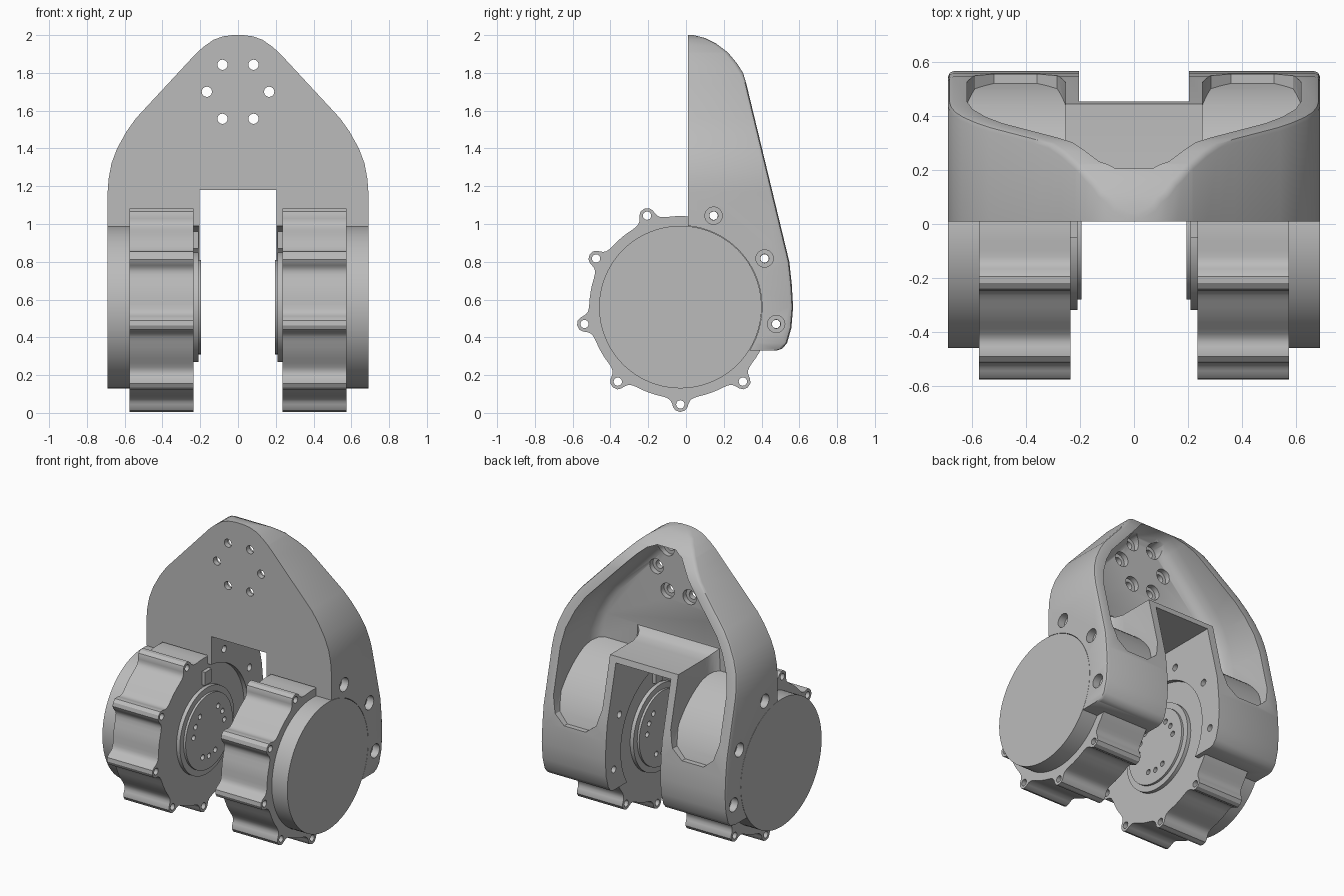
import bpy, bmesh, math
from mathutils import Vector

if "Cube" in bpy.data.objects:
    bpy.data.objects.remove(bpy.data.objects["Cube"], do_unlink=True)

grey = bpy.data.materials.new("machined_grey")
grey.use_nodes = True
colour = (0.5, 0.5, 0.5, 1)
grey.diffuse_color = colour
grey.node_tree.nodes["Principled BSDF"].inputs["Base Color"].default_value = colour

AXIS_Y, AXIS_Z = -0.03, 0.56
LUG_R = 0.515
LUG_ANGLES = [math.radians(-90 + 40 * i) for i in range(9)]


def loft(name, *ring_sets):
    """Solid skinned through matching rings; several solids may share an object."""
    bm = bmesh.new()
    for rings in ring_sets:
        rows = [[bm.verts.new(p) for p in ring] for ring in rings]
        n = len(rows[0])
        for a, b in zip(rows, rows[1:]):
            for i in range(n):
                j = (i + 1) % n
                bm.faces.new((a[i], a[j], b[j], b[i]))
        bm.faces.new(rows[0])
        bm.faces.new(rows[-1])
    bmesh.ops.recalc_face_normals(bm, faces=bm.faces)
    mesh = bpy.data.meshes.new(name)
    bm.to_mesh(mesh)
    bm.free()
    mesh.materials.append(grey)
    obj = bpy.data.objects.new(name, mesh)
    bpy.context.collection.objects.link(obj)
    return obj


def circle_x(x, r, y=AXIS_Y, z=AXIS_Z, n=96):
    return [(x, y + r * math.cos(t), z + r * math.sin(t))
            for t in (math.tau * i / n for i in range(n))]


def rod_x(x0, x1, r, y=AXIS_Y, z=AXIS_Z, n=96):
    return [circle_x(x0, r, y, z, n), circle_x(x1, r, y, z, n)]


def rod_y(y0, y1, r, x, z, n=24):
    return [[(p[1], y, p[2]) for p in circle_x(0, r, x, z, n)] for y in (y0, y1)]


def box(x0, x1, y0, y1, z0, z1):
    return [[(x0, y0, z), (x1, y0, z), (x1, y1, z), (x0, y1, z)] for z in (z0, z1)]


def polar(r, t):
    return AXIS_Y + r * math.cos(t), AXIS_Z + r * math.sin(t)


def cut(obj, *cutters):
    for c in cutters:
        c.hide_render = True
        mod = obj.modifiers.new("cut", 'BOOLEAN')
        mod.operation, mod.solver, mod.object = 'DIFFERENCE', 'EXACT', c
    graph = bpy.context.evaluated_depsgraph_get()
    mesh = bpy.data.meshes.new_from_object(obj.evaluated_get(graph))
    obj.modifiers.clear()
    obj.data = mesh
    for c in cutters:
        bpy.data.objects.remove(c, do_unlink=True)


def smooth(obj, angle=32):
    bpy.ops.object.select_all(action='DESELECT')
    obj.select_set(True)
    bpy.context.view_layer.objects.active = obj
    bpy.ops.object.shade_smooth_by_angle(angle=math.radians(angle))


def lookup(points, z):
    """Value of a (value, z) profile, listed from the top down, at height z."""
    for (a, za), (b, zb) in zip(points, points[1:]):
        if za >= z >= zb:
            return a + (b - a) * (za - z) / (za - zb)
    return points[-1][0]


# Bracket shell: half widths and back depths by height
width = [(.03, 2), (.08, 1.993), (.13, 1.975), (.18, 1.94), (.22, 1.905), (.54, 1.56),
         (.59, 1.49), (.64, 1.4), (.67, 1.32), (.685, 1.24), (.69, 1.17), (.69, .33)]
depth = [(.04, 2), (.1, 1.985), (.16, 1.955), (.22, 1.91), (.27, 1.85), (.302, 1.8),
         (.32, 1.74), (.547, .8), (.56, .68), (.567, .56), (.558, .45), (.535, .37),
         (.51, .34), (.48, .33)]
rows = []
for z in sorted({z for _, z in width + depth}, reverse=True):
    w, b = lookup(width, z), lookup(depth, z)
    half = [(w, .01), (w, b - .02), (w - .006, b - .006), (w - .02, b)]
    rows.append([(x, y, z) for x, y in half] + [(-x, y, z) for x, y in reversed(half)])
bracket = loft("bracket", rows)

# Scooped pocket that wraps over the hood and both motor housings
side = [(.07, 1.92), (.13, 1.895), (.18, 1.85), (.49, 1.515), (.55, 1.42), (.6, 1.3),
        (.62, 1.18), (.62, .88), (.59, .77), (.52, .71), (.36, .71), (.285, .77),
        (.255, .88), (.255, 1.22)]
outline = [Vector(p) for p in side] + [Vector((-x, z)) for x, z in reversed(side)]


def inset(loop, d):
    out = []
    for i, p in enumerate(loop):
        e1 = (p - loop[i - 1]).normalized()
        e2 = (loop[(i + 1) % len(loop)] - p).normalized()
        t = (e1 + e2).normalized()
        out.append(p + Vector((t.y, -t.x)) * d)
    return out


pocket = loft("pocket_cutter", [[(p.x, y, p.y) for p in inset(outline, d)]
                                for y, d in ((.08, .07), (.1, .035), (.14, .012), (.2, 0), (.8, 0))])
cut(pocket, loft("housing_cover", rod_x(-.8, .8, .572)))

# Slot, motor seats and screw holes
slot = loft("slot_cutter", box(-.205, .205, -.2, .8, .1, 1.18))
seats = loft("seat_cutter", rod_x(-.8, .8, .432))
bays = loft("bay_cutter", *[rod_x(s * .235, s * .575, .487) for s in (-1, 1)])
plate_holes = [(.165 * math.cos(t), 1.7 + .165 * math.sin(t))
               for t in (math.radians(60 * i) for i in range(6))]
bores = loft("bore_cutter", *[rod_y(.045, .17, .05, x, z) for x, z in plate_holes])
drills = loft("drill_cutter", *[rod_y(-.1, .3, .027, x, z) for x, z in plate_holes])
lugs = [polar(LUG_R, t) for t in LUG_ANGLES]
held = [(y, z) for y, z in lugs if y > .1 and z > .4]
side_bores = loft("side_bore_cutter", *[rod_x(s * .64, s * .75, .046, y, z, 24)
                                        for s in (-1, 1) for y, z in held])
side_drills = loft("side_drill_cutter", *[rod_x(s * .1, s * .8, .023, y, z, 24)
                                          for s in (-1, 1) for y, z in held])
cut(bracket, pocket, slot, seats, bays, bores, drills, side_bores, side_drills)
smooth(bracket)

# Scalloped motor outline: a bump at each screw lug
bump = [(-12, .482), (-9, .485), (-7, .491), (-5.6, .502), (-4.7, .517), (-4.1, .531),
        (-2.6, .548), (0, .555)]
bump += [(-a, r) for a, r in reversed(bump[:-1])]
scallop = []
for t in LUG_ANGLES:
    scallop += [polar(r, t + math.radians(a)) for a, r in bump]
    scallop += [polar(.482, t + math.radians(a)) for a in (16, 20, 24)]

for s, label in ((1, "left"), (-1, "right")):
    # Housing with lug holes
    housing = loft(label + "_motor_housing", [[(s * x, y, z) for y, z in scallop]
                                              for x in (.235, .575)])
    cut(housing, loft("lug_cutter", *[rod_x(s * .2, s * .6, .022, y, z, 20) for y, z in lugs]))
    smooth(housing)
    # Outer cap
    smooth(loft(label + "_motor_cap", rod_x(s * .57, s * .69, .43)))
    # Stepped output flange with three groups of screw holes
    flange = loft(label + "_output_flange",
                  [circle_x(s * x, r) for x, r in ((.24, .29), (.21, .29), (.21, .25), (.195, .25))])
    spots = [polar(.165, math.radians(g + a)) for g in (30, 150, 270) for a in (-24, 0, 24)]
    cut(flange, loft("flange_cutter", *[rod_x(s * .18, s * .225, .018, y, z, 16)
                                        for y, z in spots]))
    smooth(flange)
    # Small cable block beside the flange
    loft(label + "_cable_block", box(min(s * .21, s * .24), max(s * .21, s * .24),
                                     -.05, .02, .87, .96))
